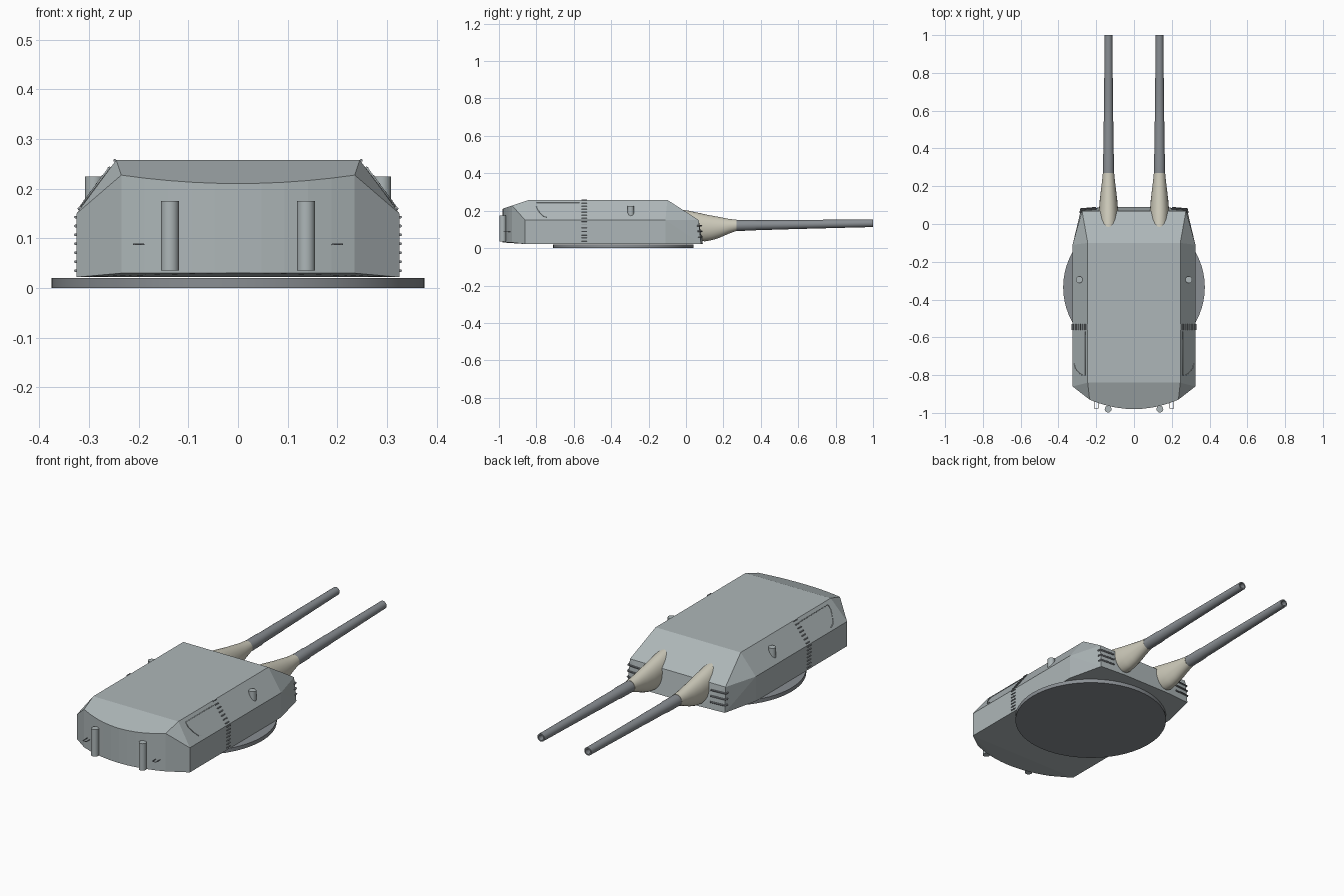
import bpy, bmesh, math
from mathutils import Vector

if "Cube" in bpy.data.objects:
    bpy.data.objects.remove(bpy.data.objects["Cube"])


def material(name, rgb):
    m = bpy.data.materials.new(name)
    m.diffuse_color = (*rgb, 1)
    m.use_nodes = True
    m.node_tree.nodes["Principled BSDF"].inputs["Base Color"].default_value = m.diffuse_color
    return m


ARMOR = material("armor_grey", (0.42, 0.47, 0.48))
STEEL = material("dark_steel", (0.25, 0.27, 0.29))
CANVAS = material("canvas_beige", (0.62, 0.60, 0.50))


def add_object(name, bm, mat, smooth=False):
    bmesh.ops.recalc_face_normals(bm, faces=bm.faces[:])
    me = bpy.data.meshes.new(name)
    bm.to_mesh(me)
    bm.free()
    ob = bpy.data.objects.new(name, me)
    bpy.context.collection.objects.link(ob)
    me.materials.append(mat)
    if smooth:
        bpy.ops.object.select_all(action='DESELECT')
        bpy.context.view_layer.objects.active = ob
        ob.select_set(True)
        bpy.ops.object.shade_smooth_by_angle(angle=math.radians(35))
    return ob


def loft(name, rings, mat, sides=24):
    """Elliptical rings along y: (x, y, z, half width, half height, y lean)."""
    bm = bmesh.new()
    loops = []
    for x, y, z, rx, rz, lean in rings:
        loop = []
        for i in range(sides):
            a = 2 * math.pi * i / sides
            loop.append(bm.verts.new((x + rx * math.cos(a), y - lean * math.sin(a),
                                      z + rz * math.sin(a))))
        loops.append(loop)
    for a, b in zip(loops, loops[1:]):
        for i in range(sides):
            j = (i + 1) % sides
            bm.faces.new((a[i], a[j], b[j], b[i]))
    bm.faces.new(loops[0])
    bm.faces.new(loops[-1])
    return add_object(name, bm, mat, True)


def upright(name, x, y, z0, z1, r, mat, sides=24):
    bm = bmesh.new()
    bmesh.ops.create_cone(bm, cap_ends=True, segments=sides, radius1=r, radius2=r, depth=z1 - z0)
    bmesh.ops.translate(bm, verts=bm.verts, vec=(x, y, (z0 + z1) / 2))
    return add_object(name, bm, mat, True)


def rods(name, paths, r, mat):
    """Thin bent rods, all in one curve object."""
    cu = bpy.data.curves.new(name, 'CURVE')
    cu.dimensions = '3D'
    cu.bevel_depth = r
    cu.bevel_resolution = 1
    cu.use_fill_caps = True
    for path in paths:
        sp = cu.splines.new('POLY')
        sp.points.add(len(path) - 1)
        for p, co in zip(sp.points, path):
            p.co = (*co, 1)
    ob = bpy.data.objects.new(name, cu)
    bpy.context.collection.objects.link(ob)
    cu.materials.append(mat)
    return ob


# Rotating base ring
upright("base_ring", 0, -0.335, 0, 0.02, 0.375, STEEL, 64)


# Armoured gunhouse: convex shell with a curved rear wall
def rear_y(x):
    return -0.98 + 0.05 * (x / 0.235) ** 2


half = [(0.245, -0.84, 0.258), (0.245, -0.10, 0.258),
        (0.325, -0.86, 0.15), (0.325, -0.11, 0.15), (0.275, 0.068, 0.15),
        (0.325, -0.86, 0.022), (0.325, -0.11, 0.022), (0.28, 0.08, 0.022),
        (0.14, 0.09, 0.022)]
for i in range(6):
    x = 0.235 * i / 5
    y = rear_y(x)
    half += [(x, y, 0.03), (x, y, 0.258 + (y + 0.84) * 0.34)]
bm = bmesh.new()
for x, y, z in half:
    for s in ((1, -1) if x else (1,)):
        bm.verts.new((s * x, y, z))
bmesh.ops.convex_hull(bm, input=bm.verts[:])
bmesh.ops.dissolve_limit(bm, angle_limit=math.radians(1.5), verts=bm.verts[:], edges=bm.edges[:])
add_object("gunhouse", bm, ARMOR)


def slope_point(y, t, lift=0.002):
    """Point on the upper side slope, t=0 at the shoulder, t=1 at the roof."""
    return Vector((0.325 - 0.08 * t + lift * 0.8, y, 0.15 + 0.108 * t + lift * 0.6))


for s, side in ((1, "right"), (-1, "left")):
    gx = 0.135 * s

    # Canvas blast bag around the gun
    loft("blast_bag_" + side, [
        (gx, -0.02, 0.135, 0.046, 0.075, 0.04), (gx, 0.04, 0.121, 0.050, 0.080, 0.03),
        (gx, 0.08, 0.113, 0.050, 0.077, 0.02), (gx, 0.13, 0.110, 0.046, 0.067, 0.01),
        (gx, 0.18, 0.111, 0.040, 0.055, 0), (gx, 0.23, 0.117, 0.034, 0.039, 0),
        (gx, 0.27, 0.122, 0.030, 0.030, 0)], CANVAS)

    # Barrel with stepped sleeve and hollow muzzle
    profile = [(0.20, 0.029), (0.36, 0.029), (0.38, 0.0265), (0.54, 0.0255), (0.55, 0.0245),
               (0.68, 0.0235), (0.82, 0.022), (1.0, 0.0205), (1.0, 0.014), (0.93, 0.014)]
    loft("gun_barrel_" + side,
         [(gx, y, 0.120 + 0.0165 * (y - 0.2), r, r, 0) for y, r in profile], STEEL)

    # Side periscope and rear vent post
    upright("periscope_" + side, 0.29 * s, -0.295, 0.165, 0.225, 0.018, ARMOR)
    upright("rear_post_" + side, 0.137 * s, -0.98, 0.035, 0.175, 0.018, ARMOR)

    # Rear grab handle
    rods("rear_handle_" + side, [[(0.19 * s, -0.93, 0.088), (0.19 * s, -0.975, 0.088),
                                  (0.21 * s, -0.975, 0.088), (0.21 * s, -0.93, 0.088)]],
         0.002, STEEL)

    # Side ladder rungs up the wall and slope
    spots = [Vector((0.327, 0, 0.035 + 0.018 * i)) for i in range(7)]
    spots += [slope_point(0, 0.08 + 0.15 * i) for i in range(7)]
    rods("side_ladder_" + side, [[(p.x * s, -0.56, p.z), (p.x * s, -0.53, p.z)] for p in spots],
         0.003, STEEL)

    # Thin gutter rail along the upper slope, curving down behind
    line = [slope_point(y, t) for y, t in ((-0.57, 0.85), (-0.80, 0.85), (-0.80, 0.65),
                                           (-0.785, 0.4), (-0.765, 0.2), (-0.74, 0.12))]
    rods("gutter_rail_" + side, [[(p.x * s, p.y, p.z) for p in line]], 0.002, ARMOR)

    # Front step bars wrapping the corner
    bars = []
    for z in (0.06, 0.09, 0.12):
        dy = -0.012 * (z - 0.022) / 0.128
        bars.append([(0.20 * s, 0.090 + dy, z), (0.281 * s, 0.084 + dy, z), (0.284 * s, 0.068 + dy, z)])
    rods("front_steps_" + side, bars, 0.004, STEEL)
